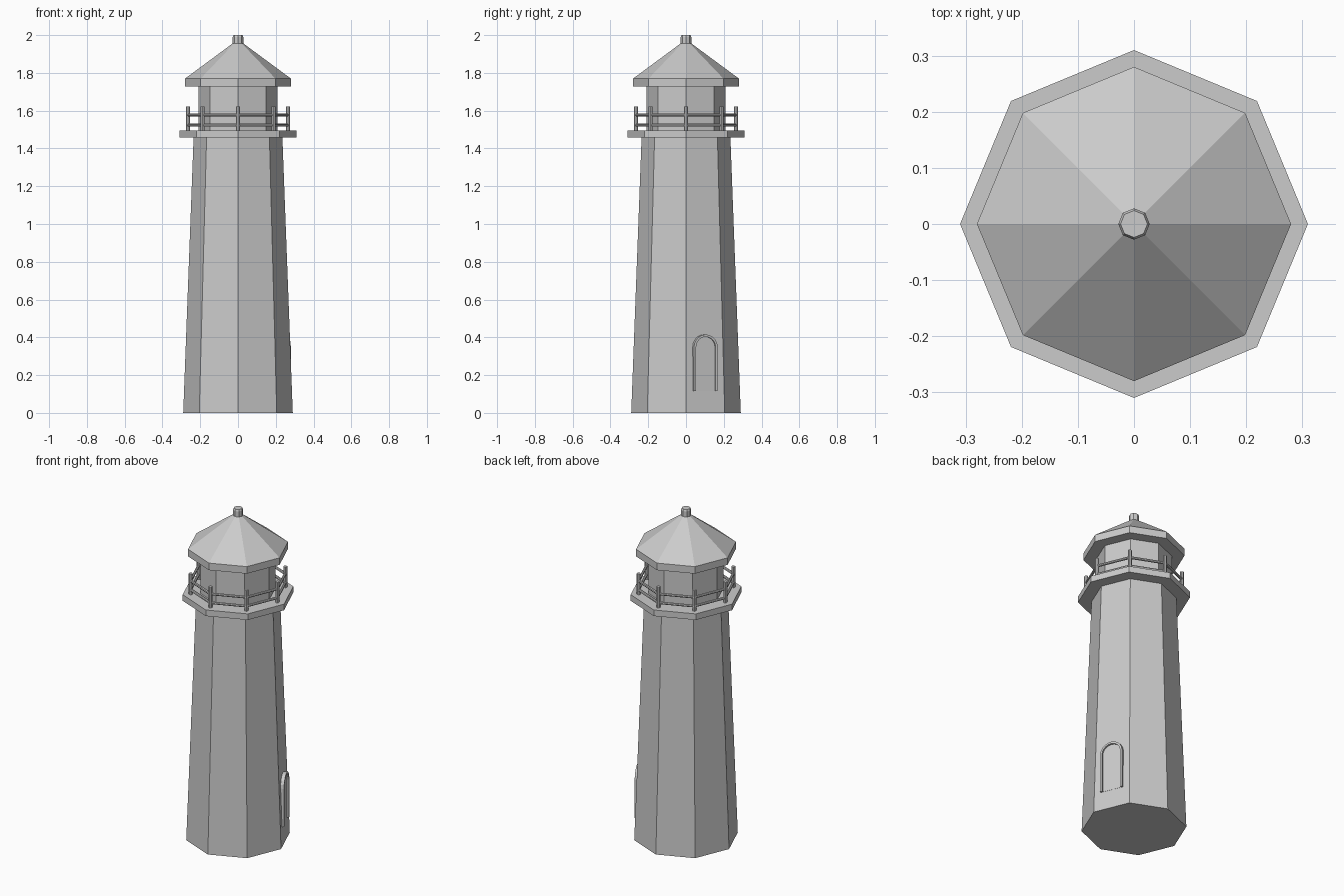
import bpy, bmesh
from math import pi, cos, sin
from mathutils import Vector, Matrix

if "Cube" in bpy.data.objects:
    bpy.data.objects.remove(bpy.data.objects["Cube"])


def make_object(name, bm):
    bmesh.ops.recalc_face_normals(bm, faces=bm.faces)
    mesh = bpy.data.meshes.new(name)
    bm.to_mesh(mesh)
    bm.free()
    obj = bpy.data.objects.new(name, mesh)
    bpy.context.collection.objects.link(obj)
    return obj


def octagon(angle_index, radius, z):
    a = angle_index * pi / 4
    return Vector((radius * cos(a), radius * sin(a), z))


def stack(name, profile):
    """Octagonal solid from (radius, z) levels, capped at both ends."""
    bm = bmesh.new()
    rings = [[bm.verts.new(octagon(i, r, z)) for i in range(8)] for r, z in profile]
    for low, high in zip(rings, rings[1:]):
        for i in range(8):
            j = (i + 1) % 8
            bm.faces.new((low[i], low[j], high[j], high[i]))
    bm.faces.new(rings[0][::-1])
    bm.faces.new(rings[-1])
    return make_object(name, bm)


def bar(name, start, end, radius, sides=8):
    bm = bmesh.new()
    axis = end - start
    turn = axis.to_track_quat('Z', 'Y').to_matrix().to_4x4()
    bmesh.ops.create_cone(bm, cap_ends=True, segments=sides, radius1=radius,
                          radius2=radius, depth=axis.length,
                          matrix=Matrix.Translation((start + end) / 2) @ turn)
    return make_object(name, bm)


# Tower, gallery, lantern room, roof and finial
stack("tower", [(0.29, 0), (0.235, 1.46)])
stack("gallery_floor", [(0.31, 1.459), (0.31, 1.496)])
stack("lantern_room", [(0.21, 1.49), (0.21, 1.735)])
stack("roof", [(0.28, 1.727), (0.28, 1.77), (0.02, 1.962)])
stack("finial", [(0.028, 1.94), (0.028, 1.99), (0.024, 2.0)])

# Gallery railing: a post at each corner and two rails per side
for i in range(8):
    bar(f"railing_post_{i}", octagon(i, 0.265, 1.49), octagon(i, 0.265, 1.622), 0.011)
    for label, z in (("lower", 1.523), ("upper", 1.577)):
        bar(f"{label}_rail_{i}", octagon(i, 0.265, z), octagon(i + 1, 0.265, z), 0.008)


# Arched doorway on the wall facing 22.5 degrees left of +x
normal = Vector((cos(pi / 8), sin(pi / 8), 0))
tangent = Vector((-sin(pi / 8), cos(pi / 8), 0))
BOTTOM, SPRING = 0.115, 0.347


def arch(half_width):
    pts = [(half_width, BOTTOM)]
    pts += [(half_width * cos(pi * k / 10), SPRING + half_width * sin(pi * k / 10))
            for k in range(11)]
    return pts + [(-half_width, BOTTOM)]


def on_wall(t, z, depth):
    return normal * depth + tangent * t + Vector((0, 0, z))


def extrude_outward(bm, distance):
    geom = bmesh.ops.extrude_face_region(bm, geom=bm.faces[:])["geom"]
    verts = [g for g in geom if isinstance(g, bmesh.types.BMVert)]
    bmesh.ops.translate(bm, verts=verts, vec=normal * distance)


# Door frame
bm = bmesh.new()
outer = [bm.verts.new(on_wall(t, z, 0.245)) for t, z in arch(0.068)]
inner = [bm.verts.new(on_wall(t, z, 0.245)) for t, z in arch(0.056)]
for k in range(len(outer) - 1):
    bm.faces.new((outer[k], outer[k + 1], inner[k + 1], inner[k]))
extrude_outward(bm, 0.03)
make_object("door_frame", bm)

# Door panel
bm = bmesh.new()
bm.faces.new([bm.verts.new(on_wall(t, z, 0.245)) for t, z in arch(0.058)])
extrude_outward(bm, 0.02)
make_object("door_panel", bm)
